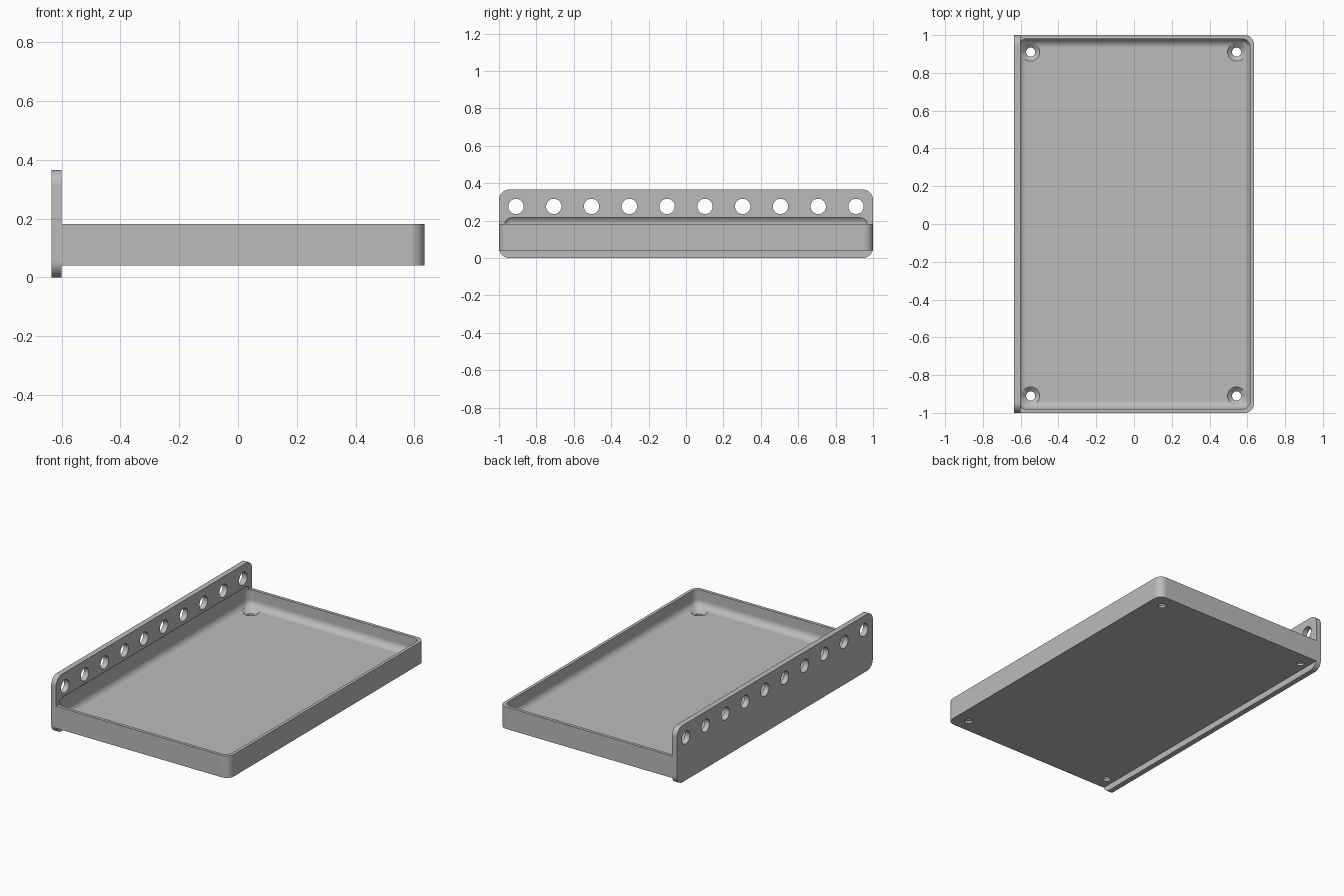
import bpy, bmesh, math
from mathutils import Matrix, Vector

cube = bpy.data.objects.get("Cube")
if cube:
    bpy.data.objects.remove(cube, do_unlink=True)

grey = bpy.data.materials.new("plain grey")
grey.use_nodes = True
grey.diffuse_color = (0.5, 0.5, 0.5, 1)
grey.node_tree.nodes["Principled BSDF"].inputs["Base Color"].default_value = (0.5, 0.5, 0.5, 1)


def finish(name, bm):
    bmesh.ops.recalc_face_normals(bm, faces=bm.faces)
    mesh = bpy.data.meshes.new(name)
    bm.to_mesh(mesh)
    bm.free()
    mesh.materials.append(grey)
    ob = bpy.data.objects.new(name, mesh)
    bpy.context.collection.objects.link(ob)
    return ob


def rounded_box(name, lo, hi, radius, pick, segments=8):
    """Box between two corners, rounding the edges chosen by pick(middle, direction)."""
    lo, hi = Vector(lo), Vector(hi)
    bm = bmesh.new()
    bmesh.ops.create_cube(bm, size=1)
    for v in bm.verts:
        v.co = (lo + hi) / 2 + v.co * (hi - lo)
    edges = []
    for e in bm.edges:
        a, b = (v.co for v in e.verts)
        if pick((a + b) / 2, (b - a).normalized()):
            edges.append(e)
    bmesh.ops.bevel(bm, geom=edges, offset=radius, segments=segments,
                    profile=0.5, affect='EDGES')
    return finish(name, bm)


def round_cutter(name, centre, r1, r2, depth, turn=Matrix()):
    bm = bmesh.new()
    bmesh.ops.create_cone(bm, cap_ends=True, segments=32, radius1=r1, radius2=r2,
                          depth=depth, matrix=Matrix.Translation(centre) @ turn)
    ob = finish(name, bm)
    ob.hide_render = True
    return ob


def carve(ob, cutters):
    """Subtract every cutter and bake the result into the mesh."""
    for c in cutters:
        m = ob.modifiers.new(c.name, 'BOOLEAN')
        m.operation, m.solver, m.object = 'DIFFERENCE', 'EXACT', c
    graph = bpy.context.evaluated_depsgraph_get()
    mesh = bpy.data.meshes.new_from_object(ob.evaluated_get(graph))
    ob.modifiers.clear()
    ob.data = mesh


# Shallow tray, rounded at the two free corners
tray = rounded_box("tray", (-0.6, -1, 0.04), (0.635, 1, 0.182), 0.05,
                   lambda mid, d: abs(d.z) > 0.9 and mid.x > 0)

# Upright plate along one long side
plate = rounded_box("side_plate", (-0.635, -1, 0), (-0.6, 1, 0.366), 0.055,
                    lambda mid, d: abs(d.x) > 0.9)

# Filleted cavity, which also bites a shallow recess into the plate
cavity = rounded_box("cavity_cutter", (-0.614, -0.98, 0.075), (0.615, 0.98, 0.228),
                     0.045, lambda mid, d: True)
cavity.hide_render = True

# Countersunk screw holes in the tray corners
screw_cutters = []
for x in (-0.547, 0.543):
    for y in (-0.91, 0.91):
        screw_cutters.append(round_cutter("shaft_cutter", (x, y, 0.045), 0.024, 0.024, 0.03))
        screw_cutters.append(round_cutter("sink_cutter", (x, y, 0.069), 0.024, 0.058, 0.03))

# Row of round holes through the plate
sideways = Matrix.Rotation(math.pi / 2, 4, 'Y')
row_cutters = [round_cutter("row_cutter", (-0.617, (i - 4.5) * 0.202, 0.276),
                            0.041, 0.041, 0.1, sideways) for i in range(10)]

carve(tray, [cavity] + screw_cutters)
carve(plate, [cavity] + row_cutters)
for c in [cavity] + screw_cutters + row_cutters:
    bpy.data.objects.remove(c, do_unlink=True)

# Smooth fillets with crisp edges
for ob in (tray, plate):
    bpy.ops.object.select_all(action='DESELECT')
    ob.select_set(True)
    bpy.context.view_layer.objects.active = ob
    bpy.ops.object.shade_smooth_by_angle(angle=math.radians(30))
    ob.modifiers.new("even_normals", 'WEIGHTED_NORMAL').keep_sharp = True
